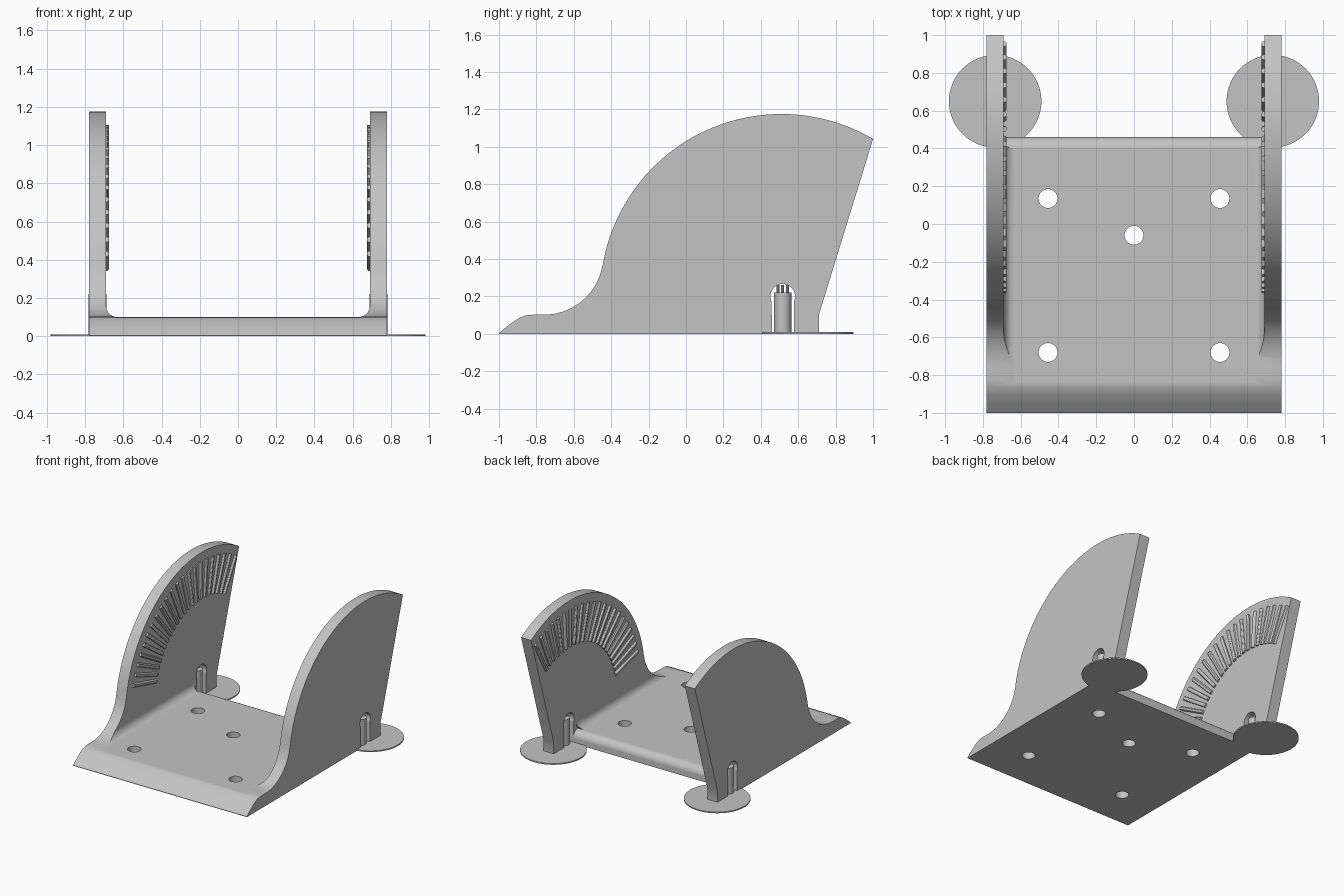
import bpy, bmesh
from math import sin, cos, radians
from mathutils import Matrix

cube = bpy.data.objects.get("Cube")
if cube:
    bpy.data.objects.remove(cube, do_unlink=True)

GREY = (0.55, 0.55, 0.55, 1)
grey = bpy.data.materials.new("plain grey")
grey.use_nodes = True
grey.diffuse_color = GREY
grey.node_tree.nodes["Principled BSDF"].inputs["Base Color"].default_value = GREY

WALL_IN, WALL_OUT, FLOOR = 0.69, 0.78, 0.10
MID = (WALL_IN + WALL_OUT) / 2
FAN = (0.51, 0.206)          # shared centre of the wall arc and the ridges


def arc(centre, r, start, end, n):
    steps = [radians(start + (end - start) * i / n) for i in range(n + 1)]
    return [(centre[0] + r * cos(a), centre[1] + r * sin(a)) for a in steps]


def finish(name, bm):
    bmesh.ops.recalc_face_normals(bm, faces=bm.faces)
    mesh = bpy.data.meshes.new(name)
    bm.to_mesh(mesh)
    bm.free()
    mesh.materials.append(grey)
    ob = bpy.data.objects.new(name, mesh)
    bpy.context.collection.objects.link(ob)
    return ob


def prism(name, profile, axis, lo, hi):
    """Extrude a profile along x (profile is y, z) or along y (profile is x, z)."""
    bm = bmesh.new()
    place = (lambda p: (lo, p[0], p[1])) if axis == "x" else (lambda p: (p[0], lo, p[1]))
    face = bm.faces.new([bm.verts.new(place(p)) for p in profile])
    new = bmesh.ops.extrude_face_region(bm, geom=[face])["geom"]
    shift = (hi - lo, 0, 0) if axis == "x" else (0, hi - lo, 0)
    bmesh.ops.translate(bm, vec=shift, verts=[v for v in new if isinstance(v, bmesh.types.BMVert)])
    return finish(name, bm)


def cylinder(bm, r, depth, matrix, sides):
    bmesh.ops.create_cone(bm, cap_ends=True, segments=sides, radius1=r, radius2=r,
                          depth=depth, matrix=matrix)


def upright(bm, r, x, y, z0, z1, sides):
    cylinder(bm, r, z1 - z0, Matrix.Translation((x, y, (z0 + z1) / 2)), sides)


def select_only(ob):
    bpy.ops.object.select_all(action="DESELECT")
    ob.select_set(True)
    bpy.context.view_layer.objects.active = ob


def cut(ob, cutter):
    cutter.hide_render = True
    select_only(ob)
    mod = ob.modifiers.new("cut", "BOOLEAN")
    mod.operation, mod.solver, mod.object = "DIFFERENCE", "EXACT", cutter
    bpy.ops.object.modifier_apply(modifier=mod.name)
    bpy.data.objects.remove(cutter, do_unlink=True)


def smooth(ob):
    select_only(ob)
    bpy.ops.object.shade_smooth_by_angle(angle=radians(30))


# Cradle: side silhouette extruded across the full width
silhouette = [(-1, 0), (0.71, 0), (0.71, 0.10)]
silhouette += arc(FAN, 0.969, 59.6, 170.4, 48)
silhouette += arc((-0.76, 0.42), 0.318, -10, -90, 20)
silhouette += [(-0.82, 0.102), (-0.86, 0.098), (-0.90, 0.08), (-0.95, 0.045), (-1, 0.004)]
cradle = prism("cradle", silhouette, "x", -WALL_OUT, WALL_OUT)

# Open channel between the walls with rounded lower corners
R = 0.06
corner = (WALL_IN - R, FLOOR + R)
right = arc(corner, R, -90, 0, 10)
channel = right + [(WALL_IN, 2), (-WALL_IN, 2)] + [(-x, z) for x, z in reversed(right)]
cut(cradle, prism("channel_cutter", channel, "y", -1.2, 1.2))

# Rear end of the floor, with a rounded top edge
rear = [(0.46, -0.1)] + arc((0.40, 0.04), 0.06, 0, 90, 8)
rear += [(0.46, 0.2), (1.2, 0.2), (1.2, -0.1)]
cut(cradle, prism("rear_cutter", rear, "x", -WALL_IN, WALL_IN))

# Keyhole notches through both walls
notch = [(0.462, -0.1)] + arc((0.517, 0.2), 0.066, 205, -25, 24) + [(0.576, -0.1)]
for lo in (-0.9, 0.6):
    cut(cradle, prism("notch_cutter", notch, "x", lo, lo + 0.3))

# Screw holes in the floor
bm = bmesh.new()
for x, y in [(-0.455, 0.135), (0.455, 0.135), (-0.455, -0.68), (0.455, -0.68), (0, -0.06)]:
    upright(bm, 0.05, x, y, -0.1, 0.3, 32)
cut(cradle, finish("hole_cutter", bm))
smooth(cradle)
weighted = cradle.modifiers.new("weighted_normals", "WEIGHTED_NORMAL")
weighted.keep_sharp = True

for side, s in (("left", 1), ("right", -1)):
    # Fan of radial ridges on the inner wall face
    bm = bmesh.new()
    for i in range(22):
        a = radians(60.5 + 5 * i)
        mid = Matrix.Translation((s * WALL_IN, FAN[0] + 0.75 * cos(a), FAN[1] + 0.75 * sin(a)))
        cylinder(bm, 0.016, 0.30, mid @ Matrix.Rotation(a - radians(90), 4, "X"), 12)
    smooth(finish(side + "_ridges", bm))

    # Thin round foot pad
    bm = bmesh.new()
    upright(bm, 0.245, s * MID, 0.65, 0, 0.01, 64)
    smooth(finish(side + "_foot_pad", bm))

    # Support post inside the notch, with thin pins reaching its crown
    bm = bmesh.new()
    upright(bm, 0.046, s * MID, 0.517, 0.005, 0.22, 32)
    for dy in (-0.025, 0, 0.025):
        upright(bm, 0.008, s * MID, 0.517 + dy, 0.21, 0.262, 10)
    smooth(finish(side + "_support_post", bm))
